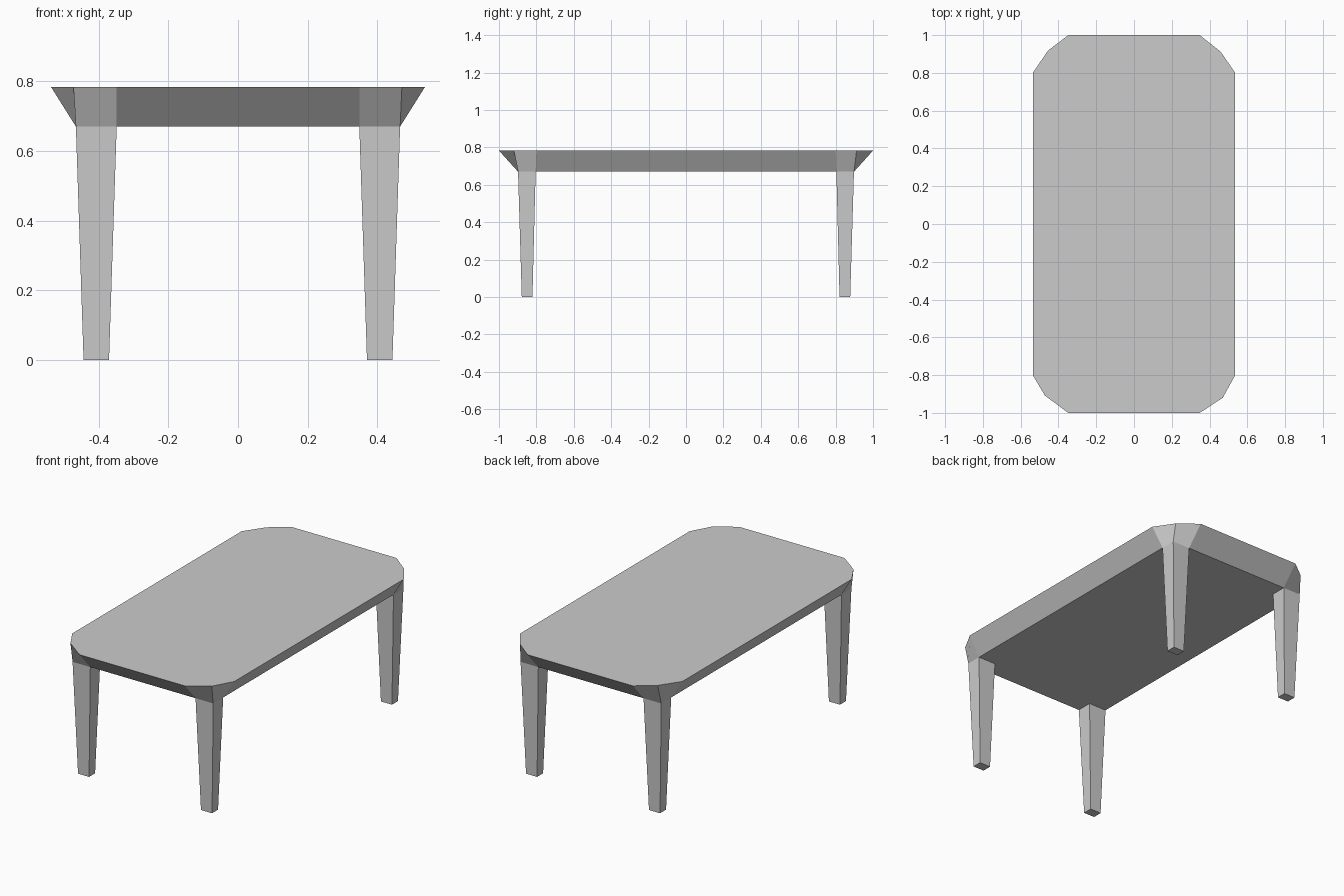
import bpy, bmesh

cube = bpy.data.objects.get("Cube")
if cube:
    bpy.data.objects.remove(cube)

grey = bpy.data.materials.new("light grey")
grey.use_nodes = True
grey.diffuse_color = (0.6, 0.6, 0.6, 1)
grey.node_tree.nodes["Principled BSDF"].inputs["Base Color"].default_value = (0.6, 0.6, 0.6, 1)

TOP, UNDER = 0.783, 0.67          # heights of the top surface and the underside
INNER_X, INNER_Y = 0.348, 0.804   # inner corner of each leg
OUTER_X, OUTER_Y = 0.465, 0.898   # outer corner of each leg


def finish(bm, name):
    bmesh.ops.recalc_face_normals(bm, faces=bm.faces)
    mesh = bpy.data.meshes.new(name)
    bm.to_mesh(mesh)
    bm.free()
    mesh.materials.append(grey)
    obj = bpy.data.objects.new(name, mesh)
    bpy.context.collection.objects.link(obj)
    return obj


def loft(bm, lower, upper):
    """Join two rings of equal length with quads."""
    n = len(lower)
    for i in range(n):
        j = (i + 1) % n
        bm.faces.new((lower[i], lower[j], upper[j], upper[i]))


# Corners in order around the table, with the slightly uneven middle point of each
corners = [
    ("back_left", 1, 1, 0.459, 0.912),
    ("back_right", -1, 1, 0.455, 0.918),
    ("front_right", -1, -1, 0.472, 0.908),
    ("front_left", 1, -1, 0.470, 0.920),
]

# Tabletop: chamfered outline sloping in to a rectangle, notched where legs join
bm = bmesh.new()
rim, skirt, underside = [], [], []
for name, sx, sy, mx, my in corners:
    order = 1 if sx * sy > 0 else -1
    rim_pts = [(0.536, 0.80), (mx, my), (INNER_X, 1.0)][::order]
    low_pts = [(OUTER_X, INNER_Y), (OUTER_X, OUTER_Y), (INNER_X, OUTER_Y)][::order]
    rim += [bm.verts.new((sx * x, sy * y, TOP)) for x, y in rim_pts]
    ring = [bm.verts.new((sx * x, sy * y, UNDER)) for x, y in low_pts]
    skirt += ring
    notch = bm.verts.new((sx * INNER_X, sy * INNER_Y, UNDER))
    underside += [ring[0], notch, ring[2]]
loft(bm, skirt, rim)
bm.faces.new(rim)
bm.faces.new(underside)
finish(bm, "tabletop")

# Legs: tapered, open where they run into the tabletop
for name, sx, sy, mx, my in corners:
    bm = bmesh.new()

    def ring(x0, x1, y0, y1, z):
        return [bm.verts.new((sx * x, sy * y, z))
                for x, y in ((x0, y0), (x1, y0), (x1, y1), (x0, y1))]

    foot = ring(0.370, 0.443, 0.821, 0.878, 0)
    head = ring(INNER_X, OUTER_X, INNER_Y, OUTER_Y, UNDER)
    loft(bm, foot, head)
    bm.faces.new(foot)
    finish(bm, name + "_leg")
